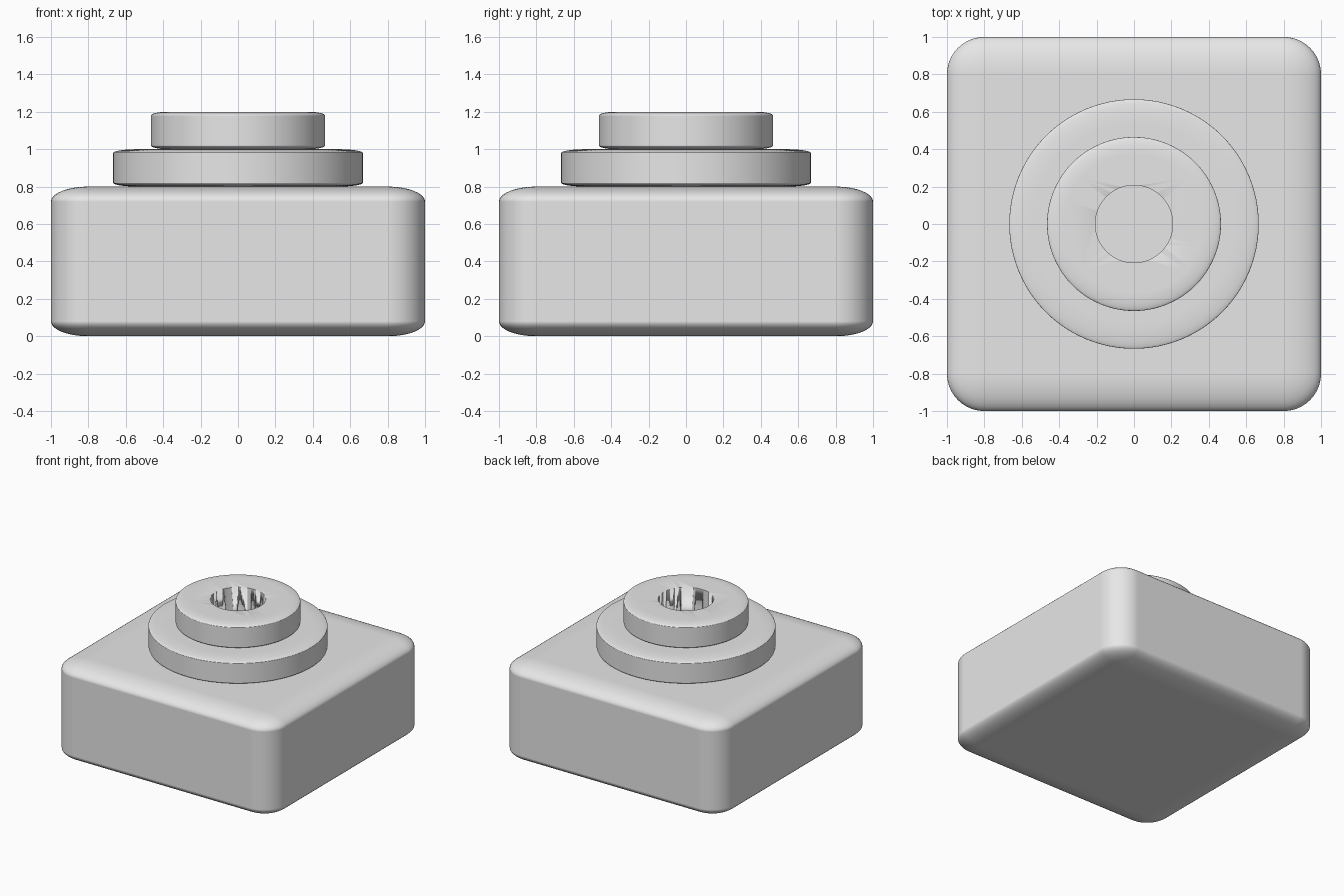
import bpy
import math

default = bpy.data.objects.get("Cube")
if default:
    bpy.data.objects.remove(default)

grey = bpy.data.materials.new("plain grey")
grey.use_nodes = True
colour = (0.8, 0.8, 0.8, 1)
grey.diffuse_color = colour
grey.node_tree.nodes["Principled BSDF"].inputs["Base Color"].default_value = colour


def finish(name, scale, z):
    """Name, place, colour and round the active primitive; the scale flattens the rounding."""
    part = bpy.context.object
    part.name = name
    part.location.z = z
    part.scale = scale
    part.data.materials.append(grey)
    bpy.ops.object.shade_smooth_by_angle(angle=math.radians(40))
    bevel = part.modifiers.new("rounding", "BEVEL")
    bevel.width = 0.2
    bevel.segments = 10
    bevel.limit_method = "ANGLE"
    bevel.angle_limit = math.radians(40)
    bevel.harden_normals = True
    return part


def disc(name, radius, z):
    bpy.ops.mesh.primitive_cylinder_add(vertices=96, radius=1, depth=2)
    return finish(name, (radius, radius, 0.1), z)


# Square base block
bpy.ops.mesh.primitive_cube_add(size=2)
finish("base_block", (1, 1, 0.4), 0.4)

# Two stacked round tiers
disc("lower_tier", 0.667, 0.9)
upper = disc("upper_tier", 0.465, 1.1)

# Round hole through the upper tier
bpy.ops.mesh.primitive_cylinder_add(vertices=96, radius=0.207, depth=0.6, location=(0, 0, 1.1))
cutter = bpy.context.object
cutter.name = "hole_cutter"
cutter.data.materials.append(grey)
bpy.ops.object.shade_smooth_by_angle(angle=math.radians(40))
cutter.hide_render = True
cutter.hide_set(True)
cut = upper.modifiers.new("hole", "BOOLEAN")
cut.operation = "DIFFERENCE"
cut.solver = "EXACT"
cut.object = cutter
